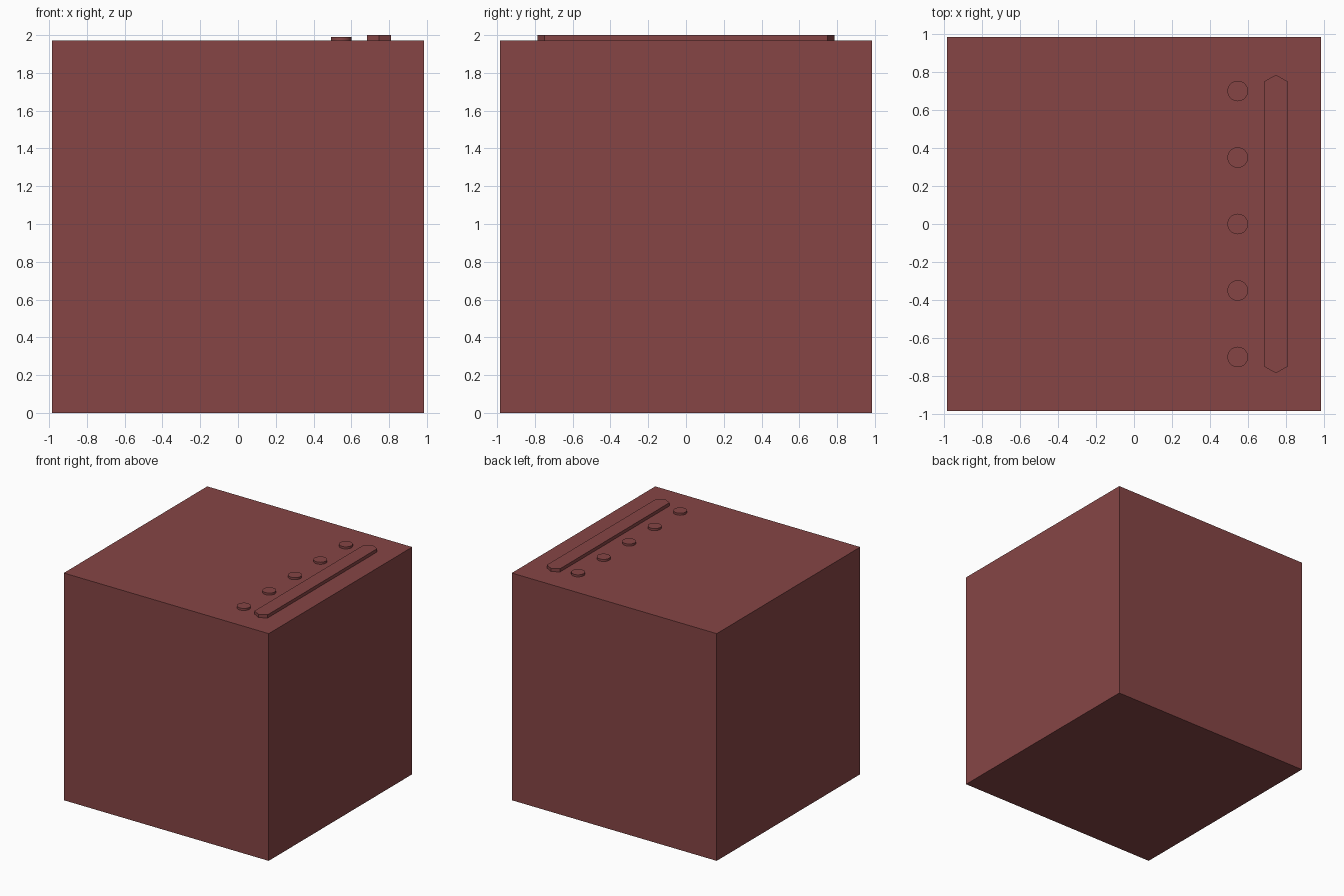
import bpy, bmesh
from math import sin, cos, pi, radians

if "Cube" in bpy.data.objects:
    bpy.data.objects.remove(bpy.data.objects["Cube"])

HALF, TOP = 0.984, 1.972

mat = bpy.data.materials.new("dull_red")
mat.diffuse_color = (0.24, 0.06, 0.06, 1)
mat.use_nodes = True
mat.node_tree.nodes["Principled BSDF"].inputs["Base Color"].default_value = mat.diffuse_color


def prism(name, outline, z0, z1, smooth=False):
    """Extrude a flat outline from z0 up to z1."""
    bm = bmesh.new()
    face = bm.faces.new([bm.verts.new((x, y, z0)) for x, y in outline])
    geom = bmesh.ops.extrude_face_region(bm, geom=[face], use_keep_orig=True)["geom"]
    bmesh.ops.translate(bm, vec=(0, 0, z1 - z0),
                        verts=[g for g in geom if isinstance(g, bmesh.types.BMVert)])
    bmesh.ops.recalc_face_normals(bm, faces=bm.faces)
    mesh = bpy.data.meshes.new(name)
    bm.to_mesh(mesh)
    bm.free()
    obj = bpy.data.objects.new(name, mesh)
    bpy.context.collection.objects.link(obj)
    mesh.materials.append(mat)
    if smooth:
        bpy.ops.object.select_all(action='DESELECT')
        obj.select_set(True)
        bpy.context.view_layer.objects.active = obj
        bpy.ops.object.shade_smooth_by_angle(angle=radians(30))
    return obj


# Main block
prism("body", [(-HALF, -HALF), (HALF, -HALF), (HALF, HALF), (-HALF, HALF)], 0, TOP)

# Raised bar with pointed ends
bx, w, straight, tip = 0.747, 0.063, 0.75, 0.785
prism("raised_bar", [(bx - w, -straight), (bx, -tip), (bx + w, -straight),
                     (bx + w, straight), (bx, tip), (bx - w, straight)], TOP, 2.0)

# Row of round buttons
for i in range(5):
    y = (i - 2) * 0.35
    circle = [(0.546 + 0.054 * cos(a * pi / 16), y + 0.054 * sin(a * pi / 16)) for a in range(32)]
    prism(f"button_{i + 1}", circle, TOP, 1.99, smooth=True)
